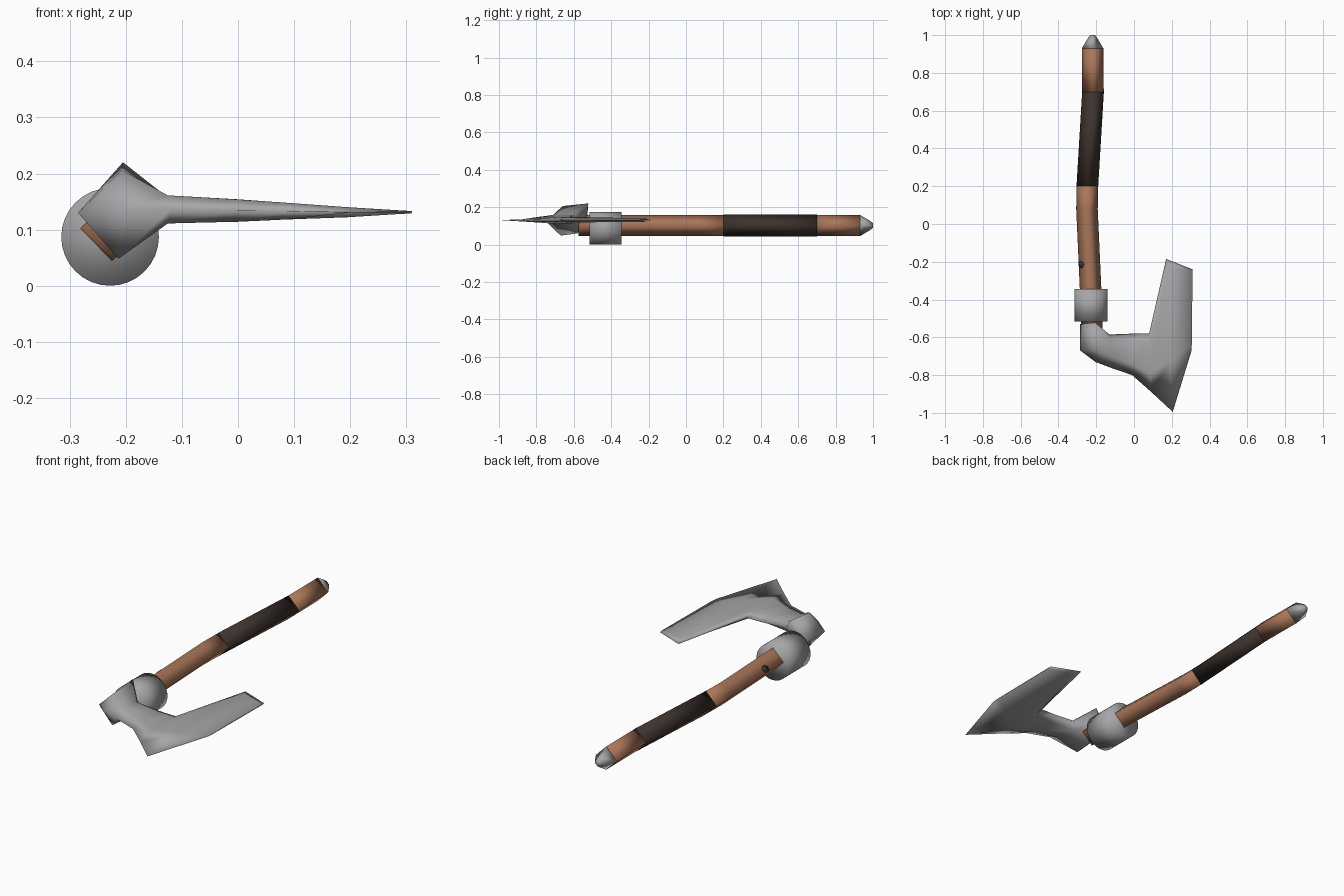
import bpy, bmesh, math
from mathutils import Matrix, Vector

if "Cube" in bpy.data.objects:
    bpy.data.objects.remove(bpy.data.objects["Cube"])


def material(name, rgb):
    m = bpy.data.materials.new(name)
    m.diffuse_color = (*rgb, 1)
    m.use_nodes = True
    m.node_tree.nodes["Principled BSDF"].inputs["Base Color"].default_value = m.diffuse_color
    return m


STEEL = material("grey steel", (0.38, 0.38, 0.39))
WOOD = material("brown wood", (0.40, 0.18, 0.10))
WRAP = material("dark leather", (0.045, 0.033, 0.027))


def finish(name, bm, mat):
    bmesh.ops.remove_doubles(bm, verts=bm.verts, dist=0.0005)
    bmesh.ops.recalc_face_normals(bm, faces=bm.faces)
    for f in bm.faces:
        f.smooth = True
    me = bpy.data.meshes.new(name)
    bm.to_mesh(me)
    bm.free()
    me.materials.append(mat)
    ob = bpy.data.objects.new(name, me)
    bpy.context.collection.objects.link(ob)
    return ob


def loft(name, rings, mat):
    """Skin matching rings of points and close both ends."""
    bm = bmesh.new()
    rows = [[bm.verts.new(p) for p in ring] for ring in rings]
    n = len(rows[0])
    for a, b in zip(rows, rows[1:]):
        for i in range(n):
            j = (i + 1) % n
            bm.faces.new((a[i], a[j], b[j], b[i]))
    bm.faces.new(rows[0])
    bm.faces.new(rows[-1])
    return finish(name, bm, mat)


def diamond(x, y, r=0.057, z=0.102):
    return [(x - r, y, z), (x, y, z + r), (x + r, y, z), (x, y, z - r)]


# Slightly bent square haft, split into wood, grip and pommel
loft("haft_front", [diamond(-0.223, -0.575), diamond(-0.230, -0.34),
                    diamond(-0.249, 0.08), diamond(-0.247, 0.20)], WOOD)
loft("grip_wrap", [diamond(-0.247, 0.20, 0.0575), diamond(-0.232, 0.45, 0.0575),
                   diamond(-0.217, 0.70, 0.0575)], WRAP)
loft("haft_back", [diamond(-0.217, 0.70), diamond(-0.219, 0.93)], WOOD)
loft("pommel_tip", [diamond(-0.219, 0.93), diamond(-0.219, 0.985, 0.024),
                    diamond(-0.219, 1.0, 0.013)], STEEL)

# Round collar behind the head
bm = bmesh.new()
bmesh.ops.create_cone(bm, cap_ends=True, segments=32, radius1=0.087, radius2=0.087,
                      depth=0.17,
                      matrix=Matrix.Translation((-0.228, -0.43, 0.087))
                      @ Matrix.Rotation(math.pi / 2, 4, 'X'))
finish("collar", bm, STEEL)

# Small dark knot on the upper left haft face
normal = Vector((-1, 0, 1)).normalized()
bm = bmesh.new()
bmesh.ops.create_cone(bm, cap_ends=True, segments=12, radius1=0.018, radius2=0.018,
                      depth=0.006,
                      matrix=Matrix.Translation((-0.279, -0.215, 0.117))
                      @ normal.to_track_quat('Z', 'Y').to_matrix().to_4x4())
finish("haft_knot", bm, WRAP)


# Axe head: rings run front, upper front, upper back, back, lower back, lower front
def blade_ring(front, back, top_front, top_back, z, h):
    return [(*front, z), (*top_front, z + h), (*top_back, z + h),
            (*back, z), (*top_back, z - h), (*top_front, z - h)]


socket_edge = [(-0.285, -0.67, 0.13)] * 2 + [(-0.285, -0.53, 0.13)] * 3 + [(-0.285, -0.67, 0.13)]
socket = [(-0.205, -0.73, 0.138), (-0.207, -0.66, 0.206), (-0.205, -0.522, 0.22),
          (-0.205, -0.54, 0.135), (-0.213, -0.58, 0.06), (-0.213, -0.67, 0.048)]
loft("axe_head", [
    socket_edge,
    socket,
    blade_ring((-0.12, -0.762), (-0.13, -0.585), (-0.125, -0.70), (-0.13, -0.605), 0.136, 0.025),
    blade_ring((-0.01, -0.80), (0.00, -0.58), (-0.005, -0.74), (0.00, -0.62), 0.134, 0.020),
    blade_ring((0.09, -0.888), (0.08, -0.58), (0.085, -0.79), (0.083, -0.62), 0.133, 0.015),
    blade_ring((0.205, -0.995), (0.17, -0.185), (0.195, -0.72), (0.185, -0.22), 0.131, 0.009),
    blade_ring((0.305, -0.67), (0.31, -0.24), (0.306, -0.63), (0.31, -0.26), 0.131, 0.002),
], STEEL)
